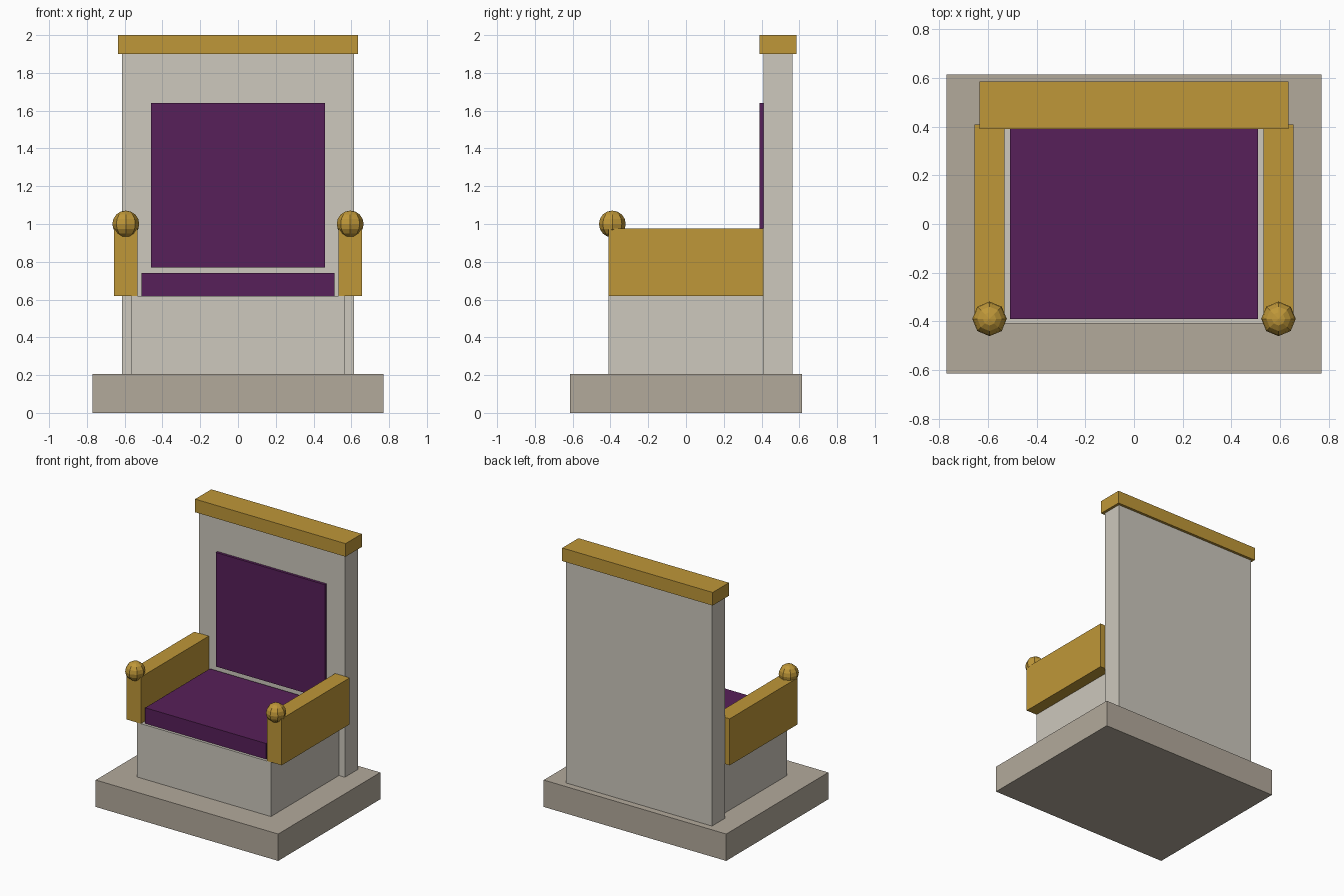
import bpy

if "Cube" in bpy.data.objects:
    bpy.data.objects.remove(bpy.data.objects["Cube"])


def material(name, rgb):
    mat = bpy.data.materials.new(name)
    mat.diffuse_color = (*rgb, 1.0)
    mat.use_nodes = True
    mat.node_tree.nodes["Principled BSDF"].inputs["Base Color"].default_value = mat.diffuse_color
    return mat


plinth_stone = material("plinth stone", (0.45, 0.40, 0.33))
pale_stone = material("pale stone", (0.61, 0.58, 0.51))
gold = material("gold", (0.52, 0.31, 0.04))
purple = material("purple cloth", (0.095, 0.014, 0.10))


def box(name, x, y, z, mat):
    """Box from (min, max) ranges on each axis."""
    spans = (x, y, z)
    bpy.ops.mesh.primitive_cube_add(size=1, location=[(a + b) / 2 for a, b in spans])
    obj = bpy.context.object
    obj.name = name
    obj.scale = [b - a for a, b in spans]
    bpy.ops.object.transform_apply(location=False, rotation=False, scale=True)
    obj.data.materials.append(mat)
    return obj


# Stone body
box("plinth", (-0.77, 0.77), (-0.615, 0.615), (0, 0.205), plinth_stone)
box("seat_block", (-0.565, 0.565), (-0.41, 0.41), (0.205, 0.62), pale_stone)
box("backrest", (-0.615, 0.615), (0.41, 0.565), (0.205, 1.9), pale_stone)

# Gold rail across the top of the back
box("top_rail", (-0.635, 0.635), (0.39, 0.585), (1.9, 2.0), gold)

# Cloth pads
box("seat_cushion", (-0.51, 0.51), (-0.39, 0.39), (0.62, 0.74), purple)
box("back_panel", (-0.46, 0.46), (0.39, 0.41), (0.77, 1.64), purple)

# Armrests with faceted knobs at the front
for side, s in (("left", -1), ("right", 1)):
    box(side + "_armrest", sorted((s * 0.533, s * 0.656)), (-0.41, 0.41), (0.62, 0.975), gold)
    bpy.ops.mesh.primitive_uv_sphere_add(segments=8, ring_count=8, radius=0.071,
                                         location=(s * 0.594, -0.39, 1.0))
    knob = bpy.context.object
    knob.name = side + "_knob"
    knob.data.materials.append(gold)
